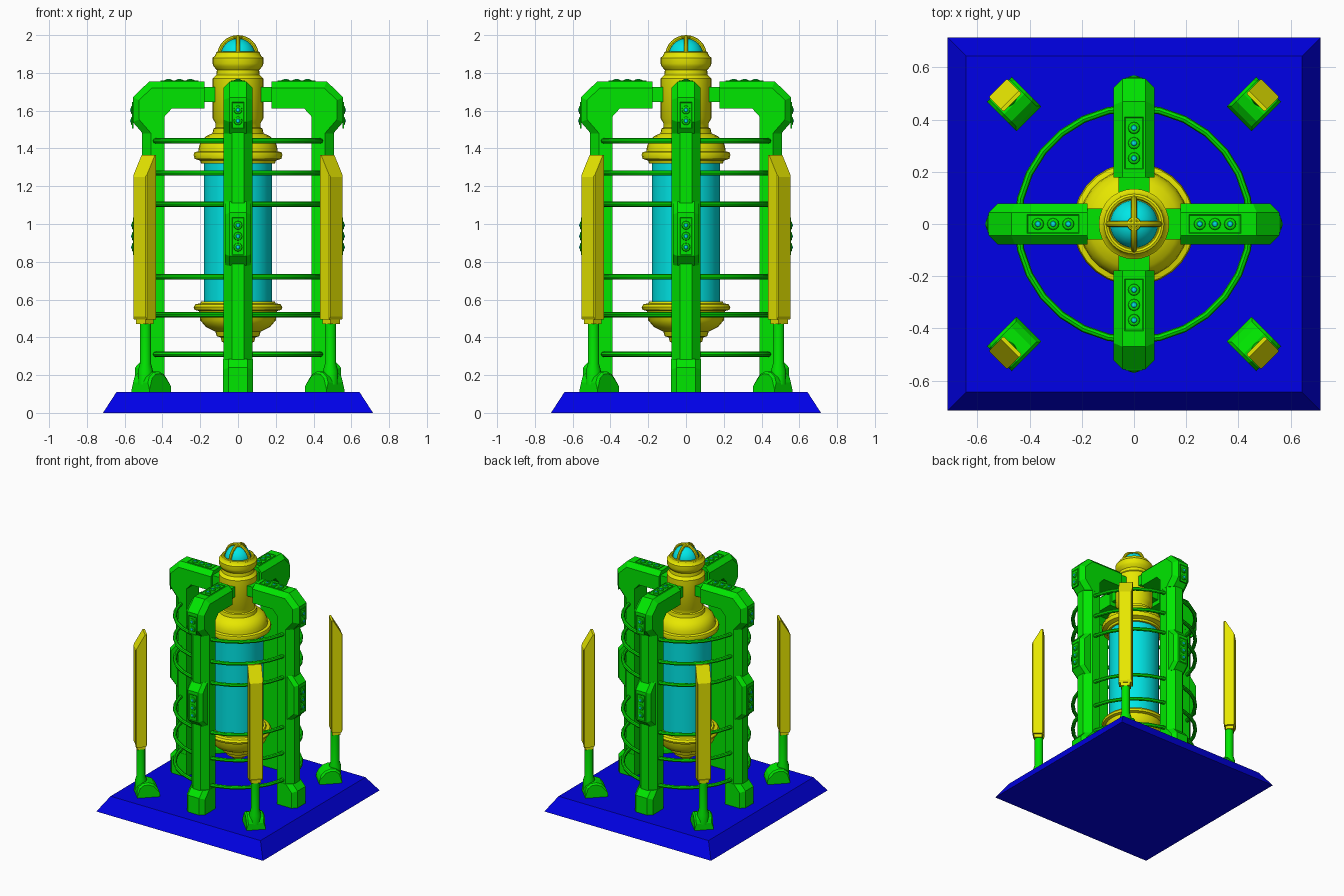
import bpy, bmesh, math
from mathutils import Matrix

cube = bpy.data.objects.get("Cube")
if cube:
    bpy.data.objects.remove(cube, do_unlink=True)


def material(name, rgb):
    m = bpy.data.materials.new(name)
    m.use_nodes = True
    m.diffuse_color = (*rgb, 1)
    m.node_tree.nodes["Principled BSDF"].inputs["Base Color"].default_value = (*rgb, 1)
    return m


GREEN = material("green", (0, 0.8, 0))
YELLOW = material("yellow", (0.8, 0.8, 0))
CYAN = material("cyan", (0, 0.8, 0.8))
BLUE = material("blue", (0, 0, 0.8))


def add(name, bm, mat, matrix=Matrix(), smooth=False):
    bmesh.ops.recalc_face_normals(bm, faces=bm.faces[:])
    mesh = bpy.data.meshes.new(name)
    bm.to_mesh(mesh)
    bm.free()
    mesh.materials.append(mat)
    ob = bpy.data.objects.new(name, mesh)
    ob.matrix_world = matrix
    bpy.context.collection.objects.link(ob)
    if smooth:
        bpy.ops.object.select_all(action="DESELECT")
        ob.select_set(True)
        bpy.context.view_layer.objects.active = ob
        bpy.ops.object.shade_smooth_by_angle(angle=math.radians(35))
    return ob


def extrude(points, vector):
    """Closed polygon pushed along a vector."""
    bm = bmesh.new()
    face = bm.faces.new([bm.verts.new(p) for p in points])
    new = bmesh.ops.extrude_face_region(bm, geom=[face])["geom"]
    bmesh.ops.translate(bm, vec=vector, verts=[v for v in new if isinstance(v, bmesh.types.BMVert)])
    return bm


def side_profile(points, half, bevel=0, rule=None):
    """x-z outline given a thickness in y, with chosen side edges chamfered."""
    bm = extrude([(x, -half, z) for x, z in points], (0, 2 * half, 0))
    if bevel:
        edges = []
        for e in bm.edges:
            mid = (e.verts[0].co + e.verts[1].co) / 2
            if abs(mid.y) > half - 0.001 and rule(mid):
                edges.append(e)
        bmesh.ops.bevel(bm, geom=edges, offset=bevel, segments=1, affect="EDGES")
    return bm


def box(x0, x1, half, z0, z1):
    return side_profile([(x0, z0), (x1, z0), (x1, z1), (x0, z1)], half)


def lathe(profile, steps=28):
    bm = bmesh.new()
    verts = [bm.verts.new((r, 0, z)) for r, z in profile]
    edges = [bm.edges.new(pair) for pair in zip(verts, verts[1:])]
    bmesh.ops.spin(bm, geom=verts + edges, cent=(0, 0, 0), axis=(0, 0, 1),
                   angle=math.tau, steps=steps, use_merge=True)
    bmesh.ops.remove_doubles(bm, verts=bm.verts[:], dist=0.0002)
    return bm


def torus(major, minor, steps=32, sides=8):
    ring = [math.tau * i / sides for i in range(sides + 1)]
    return lathe([(major + minor * math.cos(a), minor * math.sin(a)) for a in ring], steps)


def shift(x, y, z):
    return Matrix.Translation((x, y, z))


# Sloped base plinth
bm = bmesh.new()
bmesh.ops.create_cube(bm, size=1, matrix=shift(0, 0, 0.055) @ Matrix.Diagonal((1.43, 1.43, 0.11, 1)))
for v in bm.verts:
    if v.co.z > 0.1:
        v.co.xy *= 0.9
add("base_plinth", bm, BLUE)

# Central vessel
add("glass_tube", lathe([(0, 0.56), (0.18, 0.56), (0.18, 1.34), (0, 1.34)]), CYAN, smooth=True)
add("lower_bowl", lathe([
    (0, 0.35), (0.05, 0.35), (0.06, 0.37), (0.085, 0.375), (0.092, 0.4), (0.112, 0.405),
    (0.12, 0.43), (0.17, 0.455), (0.2, 0.49), (0.208, 0.54), (0.23, 0.545), (0.235, 0.56),
    (0.225, 0.575), (0.2, 0.58), (0.195, 0.59), (0, 0.59)]), YELLOW, smooth=True)
add("upper_shoulder", lathe([
    (0, 1.32), (0.195, 1.32), (0.2, 1.335), (0.23, 1.345), (0.235, 1.365), (0.23, 1.38),
    (0.21, 1.385), (0.207, 1.41), (0.195, 1.44), (0.17, 1.465), (0.135, 1.48),
    (0.13, 1.505), (0.12, 1.51), (0.12, 1.535), (0.135, 1.56), (0.135, 1.77),
    (0.115, 1.79), (0.112, 1.815), (0.13, 1.835), (0.135, 1.85), (0.135, 1.88),
    (0.122, 1.89), (0.118, 1.9), (0, 1.9)]), YELLOW, smooth=True)

# Glass cap inside its cage
bm = bmesh.new()
bmesh.ops.create_uvsphere(bm, u_segments=24, v_segments=14, radius=0.093)
add("glass_cap", bm, CYAN, shift(0, 0, 1.889), True)
add("cage_rim", torus(0.106, 0.012), YELLOW, shift(0, 0, 1.9), True)
add("cage_hub", torus(0.019, 0.008, 16), YELLOW, shift(0, 0, 1.987), True)
for i, axis in enumerate("XY"):
    add(f"cage_hoop_{i + 1}", torus(0.1, 0.011), YELLOW,
        shift(0, 0, 1.889) @ Matrix.Rotation(math.pi / 2, 4, axis), True)

# Hoops around the frame
for i, z in enumerate((0.31, 0.52, 0.72, 1.105, 1.27, 1.44)):
    add(f"frame_hoop_{i + 1}", torus(0.445, 0.014, 28), GREEN, shift(0, 0, z), True)


def vent(name, matrix, count, half):
    """Rimmed plate with a row of lamps along local x, facing local z."""
    length = count * 0.06 + 0.02
    bm = bmesh.new()
    bmesh.ops.create_cube(bm, size=1, matrix=Matrix.Diagonal((length, 2 * half, 0.008, 1)))
    top = max(bm.faces, key=lambda f: f.calc_center_median().z)
    bmesh.ops.inset_region(bm, faces=[top], thickness=0.005, depth=-0.003)
    add(name + "_plate", bm, GREEN, matrix)
    for i in range(count):
        spot = matrix @ shift((i - (count - 1) / 2) * 0.058, 0, 0)
        add(f"{name}_socket_{i + 1}", lathe([(0, 0), (0.023, 0), (0.021, 0.007), (0.016, 0.009), (0, 0.009)], 12),
            GREEN, spot)
        add(f"{name}_lamp_{i + 1}", lathe([(0.012, 0.008), (0.009, 0.012), (0, 0.014)], 12), CYAN, spot, True)


# Four frame arms, each built facing +x
OUT = Matrix.Rotation(math.pi / 2, 4, "Y")
for k, side in enumerate(("left", "back", "right", "front")):
    turn = Matrix.Rotation(k * math.pi / 2, 4, "Z")
    plan = [(0.388, -0.077), (0.46, -0.077), (0.508, -0.032), (0.508, 0.032), (0.46, 0.077), (0.388, 0.077)]
    add(f"{side}_post", extrude([(x, y, 0.11) for x, y in plan], (0, 0, 1.45)), GREEN, turn)
    add(f"{side}_top_arm", side_profile(
        [(0.178, 1.612), (0.178, 1.755), (0.47, 1.755), (0.557, 1.67), (0.557, 1.54), (0.505, 1.48),
         (0.388, 1.48), (0.388, 1.57), (0.35, 1.612)],
        0.078, 0.034, lambda m: m.z > 1.7 or m.x > 0.5), GREEN, turn)
    add(f"{side}_arm_connector", box(0.1, 0.19, 0.06, 1.645, 1.725), GREEN, turn)
    add(f"{side}_middle_housing", side_profile(
        [(0.46, 0.78), (0.5, 0.78), (0.552, 0.83), (0.552, 1.06), (0.5, 1.12), (0.46, 1.12)],
        0.068, 0.024, lambda m: m.x > 0.5), GREEN, turn)
    add(f"{side}_post_foot", side_profile(
        [(0.388, 0.11), (0.545, 0.11), (0.545, 0.24), (0.505, 0.285), (0.388, 0.285)],
        0.079, 0.03, lambda m: m.x > 0.51 and m.z > 0.13), GREEN, turn)
    vent(f"{side}_arm_vent", turn @ shift(0.31, 0, 1.755), 3, 0.036)
    vent(f"{side}_corner_vent", turn @ shift(0.557, 0, 1.575) @ OUT, 2, 0.033)
    vent(f"{side}_middle_vent", turn @ shift(0.552, 0, 0.935) @ OUT, 3, 0.033)

# Four corner fins on arched feet, each built facing +x
for k, corner in enumerate(("back_left", "back_right", "front_right", "front_left")):
    turn = Matrix.Rotation((k + 0.5) * math.pi / 2, 4, "Z")
    add(f"{corner}_fin_foot", side_profile(
        [(0.57, 0.11), (0.57, 0.14), (0.583, 0.175), (0.61, 0.205), (0.65, 0.22),
         (0.69, 0.215), (0.72, 0.19), (0.73, 0.16), (0.73, 0.11)],
        0.067, 0.012, lambda m: m.z > 0.16), GREEN, turn)
    stem = turn @ shift(0.693, 0, 0)
    add(f"{corner}_fin_stem", lathe(
        [(0, 0.15), (0.042, 0.15), (0.042, 0.22), (0.031, 0.26), (0.031, 0.49), (0, 0.49)], 12), GREEN, stem, True)
    add(f"{corner}_fin_collar", box(0.668, 0.727, 0.035, 0.47, 0.51), YELLOW, turn)
    add(f"{corner}_fin_blade", side_profile(
        [(0.665, 0.495), (0.73, 0.495), (0.738, 0.51), (0.738, 1.25), (0.672, 1.365),
         (0.657, 1.365), (0.657, 0.51)],
        0.05, 0.006, lambda m: 0.6 < m.z < 1.2), YELLOW, turn)
